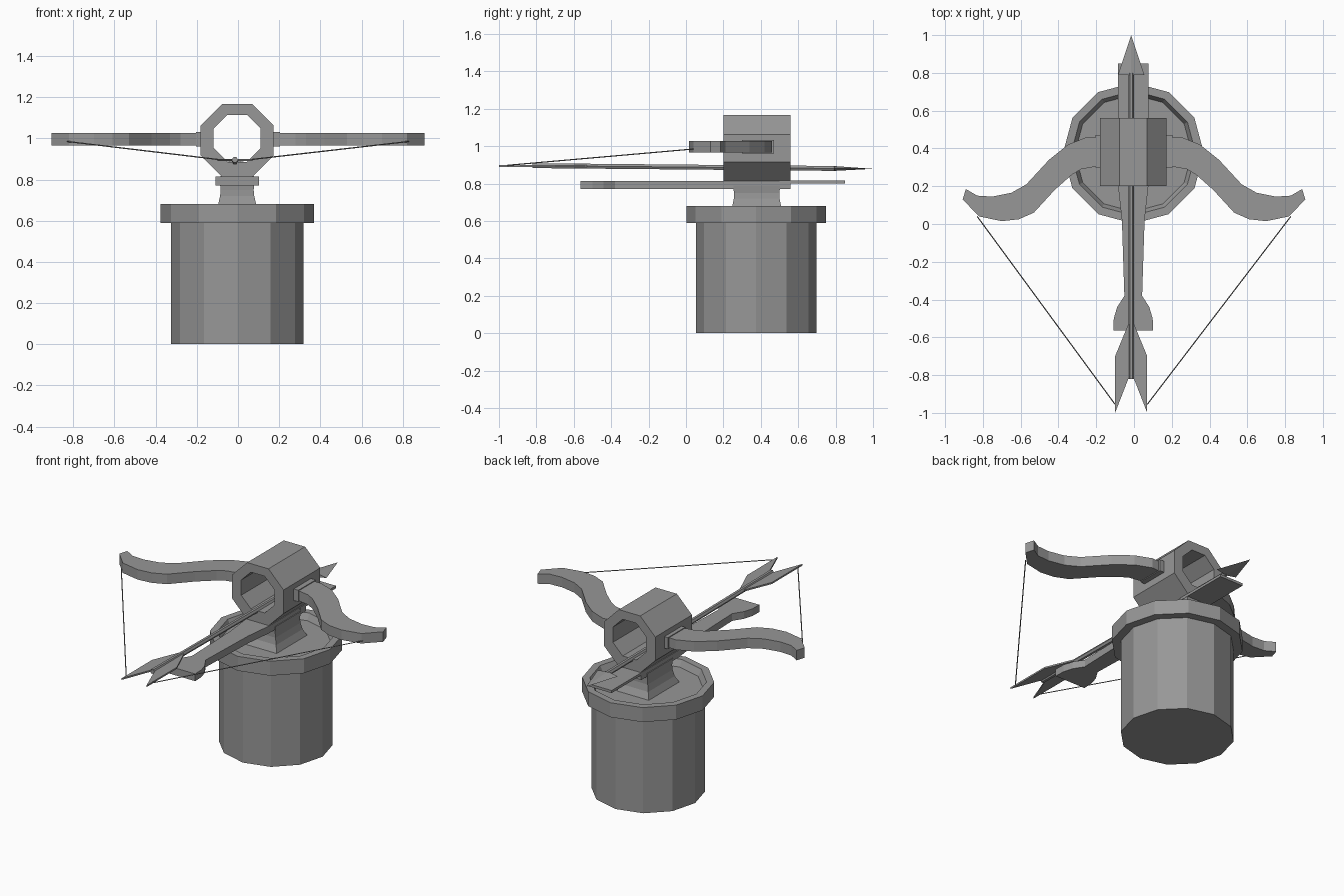
import bpy, math
from mathutils import Vector

cube = bpy.data.objects.get("Cube")
if cube:
    bpy.data.objects.remove(cube)

grey = bpy.data.materials.new("stone_grey")
grey.use_nodes = True
COLOUR = (0.31, 0.31, 0.31, 1)
grey.diffuse_color = COLOUR
grey.node_tree.nodes["Principled BSDF"].inputs["Base Color"].default_value = COLOUR


def make(name, verts, faces):
    mesh = bpy.data.meshes.new(name)
    mesh.from_pydata(verts, [], faces)
    mesh.materials.append(grey)
    obj = bpy.data.objects.new(name, mesh)
    bpy.context.collection.objects.link(obj)
    # consistent outward normals
    import bmesh
    bm = bmesh.new()
    bm.from_mesh(mesh)
    bmesh.ops.recalc_face_normals(bm, faces=bm.faces)
    bm.to_mesh(mesh)
    bm.free()
    return obj


def loft(name, rings, capped=True, closed=False):
    """Skin a list of equal-length vertex rings."""
    n, m = len(rings[0]), len(rings)
    verts = [v for ring in rings for v in ring]
    faces = []
    for r in range(m if closed else m - 1):
        a, b = r * n, (r + 1) % m * n
        for i in range(n):
            j = (i + 1) % n
            faces.append((a + i, a + j, b + j, b + i))
    if capped and not closed:
        faces += [tuple(range(n)), tuple(range((m - 1) * n, m * n))]
    return make(name, verts, faces)


def plate(name, outline, z0, z1):
    return loft(name, [[(x, y, z) for x, y in outline] for z in (z0, z1)])


def circle(r, z, cx=-0.003, cy=0.375, sides=12):
    return [(cx + r * math.cos(math.tau * i / sides),
             cy + r * math.sin(math.tau * i / sides), z) for i in range(sides)]


def rectangle(hx, hy, z, cx=-0.004, cy=0.378):
    return [(cx + sx * hx, cy + sy * hy, z)
            for sx, sy in ((-1, -1), (1, -1), (1, 1), (-1, 1))]


def rod(name, a, b, radius, sides=4):
    a, b = Vector(a), Vector(b)
    turn = (b - a).to_track_quat('Z', 'Y')
    ring = [turn @ Vector((radius * math.cos(math.tau * i / sides),
                           radius * math.sin(math.tau * i / sides), 0))
            for i in range(sides)]
    return loft(name, [[a + p for p in ring], [b + p for p in ring]])


# Round base with a raised, recessed rim
loft("base_drum", [circle(0.322, 0), circle(0.322, 0.6)])
loft("base_rim", [circle(r, z) for r, z in
                  ((0.30, 0.59), (0.373, 0.59), (0.373, 0.68),
                   (0.33, 0.68), (0.31, 0.64))])

# Flared pedestal
loft("pedestal", [rectangle(hx, hy, z) for hx, hy, z in
                  ((0.11, 0.15, 0.64), (0.092, 0.13, 0.68), (0.083, 0.122, 0.72),
                   (0.08, 0.122, 0.75), (0.085, 0.125, 0.79))])

# Stock with a flared grip, and the thin rail at the back
half = [(0.08, 0.56), (0.08, 0.2), (0.06, 0.02), (0.047, -0.38),
        (0.085, -0.44), (0.103, -0.5), (0.105, -0.565)]
stock = [(x - 0.004, y) for x, y in half] + [(-x - 0.004, y) for x, y in reversed(half)]
plate("stock", stock, 0.77, 0.815)
plate("rear_rail", [(-0.084, 0.5), (0.078, 0.5), (0.078, 0.85), (-0.084, 0.85)], 0.8, 0.816)


# Hollow octagonal housing
def octagon(apothem, y, cz):
    r = apothem / math.cos(math.pi / 8)
    return [(-0.004 + r * math.cos(math.pi / 8 + math.tau * i / 8), y,
             cz + r * math.sin(math.pi / 8 + math.tau * i / 8)) for i in range(8)]


loft("housing", [octagon(0.177, 0.2, 0.99), octagon(0.177, 0.56, 0.99),
                 octagon(0.114, 0.56, 1.0), octagon(0.114, 0.2, 1.0)], closed=True)

# Bow limbs, sockets and strings, mirrored left and right
back_edge = [(0.17, 0.455), (0.25, 0.46), (0.35, 0.42), (0.45, 0.34), (0.57, 0.21),
             (0.65, 0.165), (0.75, 0.145), (0.83, 0.15), (0.89, 0.185)]
front_edge = [(0.17, 0.31), (0.28, 0.29), (0.33, 0.26), (0.42, 0.18), (0.53, 0.06),
              (0.61, 0.025), (0.7, 0.015), (0.82, 0.04), (0.907, 0.13)]
for side, s in (("left", 1), ("right", -1)):
    rings = [[(s * fx, fy, 0.965), (s * fx, fy, 1.027),
              (s * bx, by, 1.027), (s * bx, by, 0.965)]
             for (fx, fy), (bx, by) in zip(front_edge, back_edge)]
    loft(side + "_limb", rings)
    socket = [(s * x, y) for x, y in ((0.16, 0.3), (0.205, 0.3), (0.205, 0.47), (0.16, 0.47))]
    plate(side + "_socket", socket, 0.96, 1.032)
    rod(side + "_string", (s * 0.83, 0.04, 0.985), (s * 0.085 - 0.015, -0.955, 0.898), 0.003)

# Arrow: shaft, tapered head and swallow-tail fletching
CX = -0.015
rod("arrow_shaft", (CX, -0.82, 0.896), (CX, 0.8, 0.881), 0.015, 6)
make("arrow_head",
     [(CX, 1.0, 0.879), (CX - 0.07, 0.79, 0.881), (CX, 0.79, 0.894),
      (CX + 0.07, 0.79, 0.881), (CX, 0.79, 0.868)],
     [(0, 1, 2), (0, 2, 3), (0, 3, 4), (0, 4, 1), (1, 2, 3, 4)])
for side, s in (("left", 1), ("right", -1)):
    vane = [(0, -0.53), (0.015, -0.53), (0.085, -0.7), (0.085, -1.0), (0.015, -0.82), (0, -0.82)]
    plate(side + "_fletching", [(CX + s * x, y) for x, y in vane], 0.89, 0.9)
